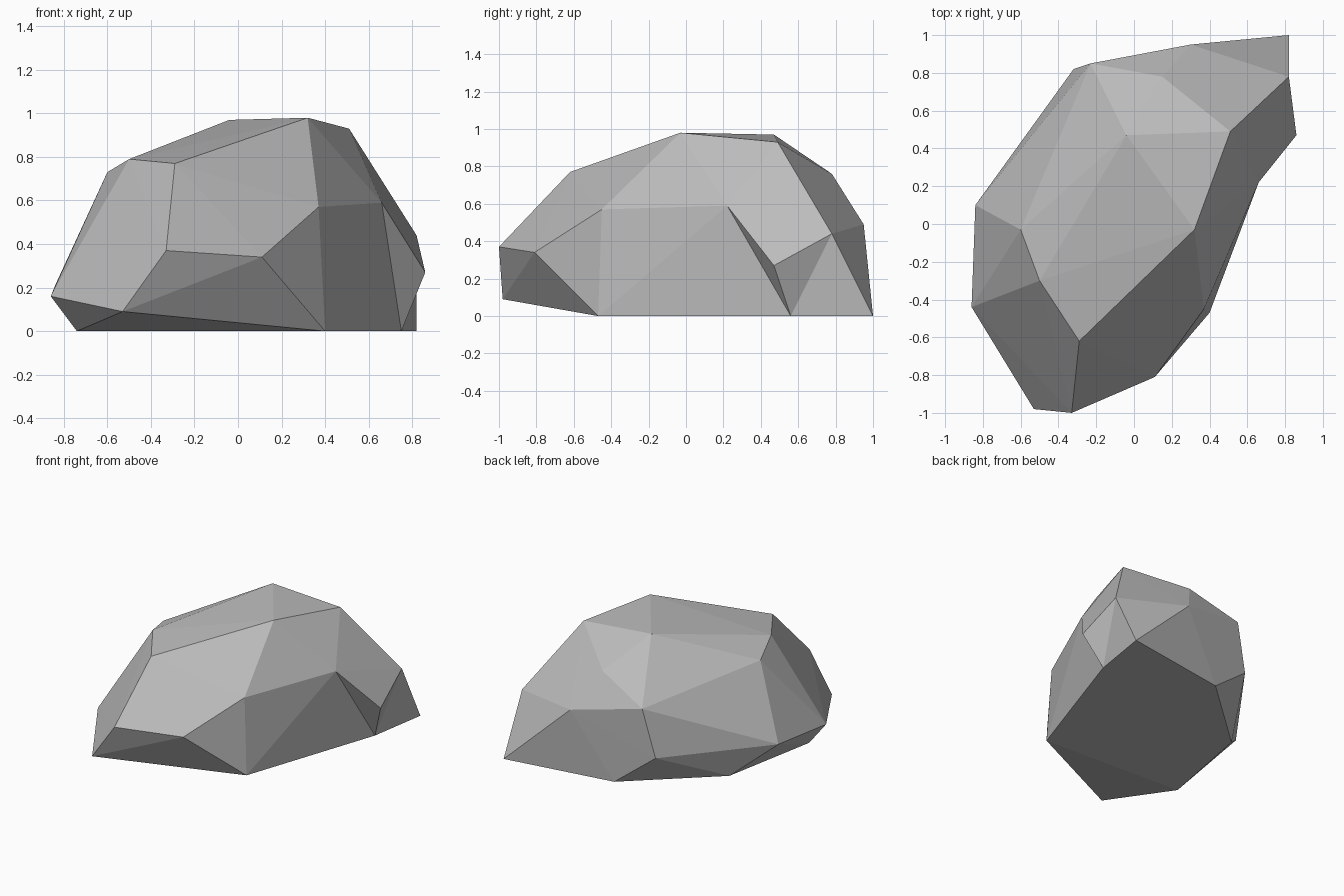
import bpy
import bmesh

cube = bpy.data.objects.get("Cube")
if cube:
    bpy.data.objects.remove(cube, do_unlink=True)

# Stone colour
stone = bpy.data.materials.new("stone_grey")
stone.use_nodes = True
grey = (0.5, 0.5, 0.5, 1)
stone.diffuse_color = grey
shader = next(n for n in stone.node_tree.nodes if n.type == "BSDF_PRINCIPLED")
shader.inputs["Base Color"].default_value = grey
shader.inputs["Roughness"].default_value = 0.9

# Corners of the boulder, from the ground up
ground = [(-.74, -.41), (.40, -.47), (.75, .56), (.60, .12),
          (.82, 1), (-.01, .87), (-.60, .34)]
waist = [(-.86, -.44, .16), (-.53, -.98, .09), (-.33, -1, .37), (.11, -.81, .34),
         (.37, -.45, .57), (.66, .22, .59), (.82, .78, .44), (.30, .95, .49),
         (-.23, .85, .60), (-.32, .82, .24), (-.84, .10, .21)]
crown = [(-.29, -.62, .77), (-.50, -.30, .79), (-.60, -.03, .73), (.32, -.03, .98),
         (-.04, .47, .97), (.51, .49, .93), (.15, .78, .76)]

# Main body: the faceted shell around all corners
bm = bmesh.new()
base = [bm.verts.new((x, y, 0)) for x, y in ground]
sides = [bm.verts.new(p) for p in waist]
for p in crown:
    bm.verts.new(p)
bmesh.ops.convex_hull(bm, input=bm.verts[:])

# Side spur: pull the patch between four corners out to a point
ring = {base[2], base[3], sides[5], sides[6]}
patch = [f for f in bm.faces if all(v in ring for v in f.verts)]
rim = [e for e in bm.edges if sum(f in patch for f in e.link_faces) == 1]
bmesh.ops.delete(bm, geom=patch, context="FACES_ONLY")
inner = [e for e in bm.edges if not e.link_faces]
bmesh.ops.delete(bm, geom=inner, context="EDGES")
spur = bm.verts.new((.86, .47, .27))
for e in rim:
    bm.faces.new((e.verts[0], e.verts[1], spur))

# Merge the flat underside and orient everything outwards
floor = [e for e in bm.edges if len(e.link_faces) == 2
         and all(v.co.z == 0 for f in e.link_faces for v in f.verts)]
bmesh.ops.dissolve_edges(bm, edges=floor, use_verts=False)
bmesh.ops.recalc_face_normals(bm, faces=bm.faces[:])

mesh = bpy.data.meshes.new("boulder")
bm.to_mesh(mesh)
bm.free()
mesh.materials.append(stone)
boulder = bpy.data.objects.new("boulder", mesh)
bpy.context.collection.objects.link(boulder)
